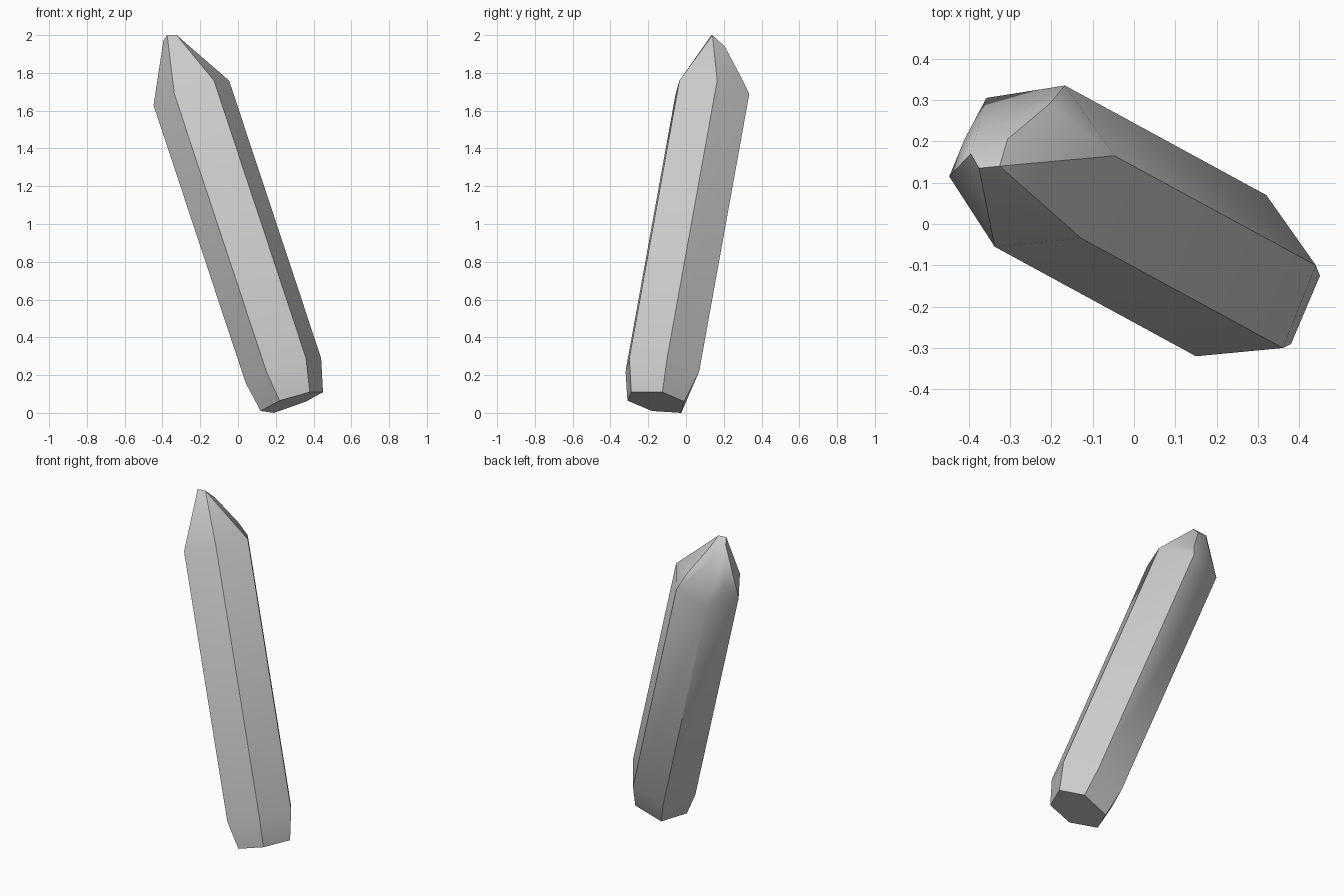
import bpy, bmesh
from mathutils import Vector

cube = bpy.data.objects.get("Cube")
if cube:
    bpy.data.objects.remove(cube, do_unlink=True)

# Stone material
stone = bpy.data.materials.new("grey_stone")
stone.use_nodes = True
grey = (0.6, 0.6, 0.6, 1)
stone.diffuse_color = grey
stone.node_tree.nodes["Principled BSDF"].inputs["Base Color"].default_value = grey

# Six-sided lower shoulder of the leaning shaft
lower = [(0.04, -0.15, 0.16), (0.15, -0.32, 0.22), (0.36, -0.30, 0.29),
         (0.44, -0.10, 0.29), (0.32, 0.07, 0.22), (0.13, 0.04, 0.15)]
# Upper shoulder is the same section carried along the lean
lean = Vector((-0.487, 0.265, 1.469))
upper = [Vector(p) + lean for p in lower]
# Narrowed, cut foot
foot = [(0.12, -0.18, 0.01), (0.22, -0.31, 0.065), (0.38, -0.29, 0.11),
        (0.45, -0.125, 0.11), (0.36, -0.01, 0.06), (0.19, -0.025, 0.0)]
# Uneven pointed tip with small extra facets
tip = [(-0.375, 0.135, 2.0), (-0.325, 0.14, 2.0), (-0.395, 0.17, 1.97),
       (-0.35, 0.025, 1.82), (-0.35, 0.23, 1.89), (-0.306, 0.205, 1.94),
       (-0.205, 0.29, 1.78), (-0.41, 0.205, 1.72)]

# Side walls, foot bevel and flat base
bm = bmesh.new()
rings = [[bm.verts.new(p) for p in ring] for ring in (foot, lower, upper)]
for a, b in zip(rings, rings[1:]):
    for i in range(6):
        j = (i + 1) % 6
        bm.faces.new((a[i], a[j], b[j], b[i]))
bm.faces.new(rings[0][::-1])

# Tip: convex shell over the upper shoulder, without its hidden underside
cap = bmesh.new()
points = [cap.verts.new(p) for p in upper + [Vector(t) for t in tip]]
bmesh.ops.convex_hull(cap, input=points)
axis = lean.normalized()
cap.normal_update()
under = [f for f in cap.faces if f.normal.dot(axis) < -0.5]
bmesh.ops.delete(cap, geom=under, context="FACES")
copies = {}
for f in cap.faces:
    for v in f.verts:
        if v not in copies:
            copies[v] = bm.verts.new(v.co)
    bm.faces.new([copies[v] for v in f.verts])
cap.free()
bmesh.ops.remove_doubles(bm, verts=bm.verts[:], dist=0.0005)
bmesh.ops.recalc_face_normals(bm, faces=bm.faces[:])

mesh = bpy.data.meshes.new("crystal_shard")
bm.to_mesh(mesh)
bm.free()
mesh.materials.append(stone)
shard = bpy.data.objects.new("crystal_shard", mesh)
bpy.context.scene.collection.objects.link(shard)

# Smooth tip facets while keeping the shaft edges crisp
bpy.ops.object.select_all(action="DESELECT")
shard.select_set(True)
bpy.context.view_layer.objects.active = shard
bpy.ops.object.shade_smooth_by_angle(angle=0.6)
